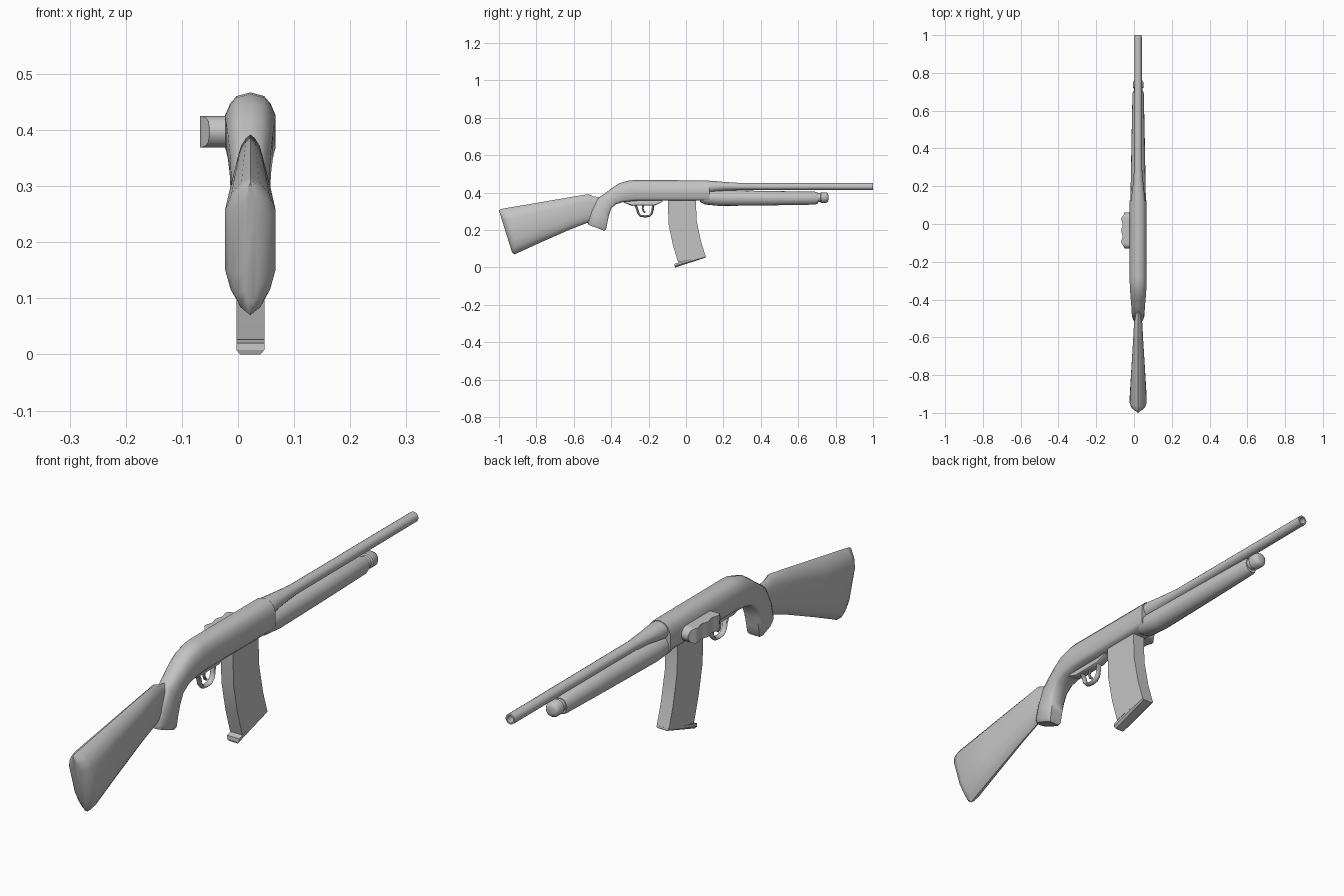
import bpy, bmesh, math

if "Cube" in bpy.data.objects:
    bpy.data.objects.remove(bpy.data.objects["Cube"])

CX = 0.022  # centre plane of the gun body

steel = bpy.data.materials.new("plain_grey")
steel.diffuse_color = (0.55, 0.55, 0.55, 1)
steel.use_nodes = True
steel.node_tree.nodes["Principled BSDF"].inputs["Base Color"].default_value = steel.diffuse_color


def finish(ob, angle):
    """Assign the material and shade smooth below the given angle."""
    ob.data.materials.clear()
    ob.data.materials.append(steel)
    bpy.ops.object.select_all(action='DESELECT')
    ob.select_set(True)
    bpy.context.view_layer.objects.active = ob
    bpy.ops.object.shade_smooth_by_angle(angle=math.radians(angle))


def loft(name, stations, profile, angle=50, cx=CX):
    """Skin rings; station = (y, z of top, y, z of bottom, half width),
    profile = (position from top to bottom, width fraction), mirrored in x."""
    ring = [(t, w) for t, w in profile] + \
           [(t, -w) for t, w in reversed(profile) if w > 1e-5]
    bm = bmesh.new()
    rows = []
    for ya, za, yb, zb, hw in stations:
        rows.append([bm.verts.new((cx + w * hw, ya + (yb - ya) * t, za + (zb - za) * t))
                     for t, w in ring])
    n = len(ring)
    for a, b in zip(rows, rows[1:]):
        for i in range(n):
            bm.faces.new((a[i], a[(i + 1) % n], b[(i + 1) % n], b[i]))
    bm.faces.new(rows[0])
    bm.faces.new(rows[-1][::-1])
    bmesh.ops.recalc_face_normals(bm, faces=bm.faces)
    me = bpy.data.meshes.new(name)
    bm.to_mesh(me)
    bm.free()
    ob = bpy.data.objects.new(name, me)
    bpy.context.collection.objects.link(ob)
    finish(ob, angle)
    return ob


def upright(y, top, bottom, hw):
    return (y, top, y, bottom, hw)


def disc(y, z, r):
    return (y, z + r, y, z - r, r)


def round_profile(n):
    half = n // 2
    return [((1 - math.cos(math.pi * i / half)) / 2,
             math.sin(math.pi * i / half) if 0 < i < half else 0) for i in range(half + 1)]


ROUND = round_profile(16)
BOX = [(0, 1), (1, 1)]
BODY = [(0, 0), (.06, .55), (.18, .8), (.37, 1), (.88, 1), (1, .75)]
STOCK = [(0, 0), (.04, .35), (.13, .75), (.25, 1), (.7, 1), (.85, .78), (.94, .5), (1, 0)]

# receiver sweeping down into the pistol grip
loft("receiver_and_grip", [
    upright(.125, .466, .357, .045),
    (-.28, .467, -.26, .357, .045),
    (-.31, .464, -.29, .355, .045),
    (-.36, .449, -.335, .350, .043),
    (-.40, .422, -.375, .338, .040),
    (-.44, .392, -.40, .315, .037),
    (-.475, .368, -.413, .275, .035),
    (-.51, .300, -.420, .240, .034),
    (-.525, .245, -.427, .205, .033),
    (-.522, .228, -.435, .196, .026)], BODY)

# shoulder stock
loft("stock", [
    upright(-.465, .376, .26, .013),
    upright(-.495, .380, .245, .016),
    (-.522, .392, -.53, .238, .022),
    (-.62, .376, -.62, .203, .027),
    (-.80, .345, -.77, .137, .037),
    (-.965, .317, -.895, .080, .045),
    (-.99, .312, -.915, .070, .036),
    (-1.0, .305, -.93, .080, .012)], STOCK)

# barrel with flared root and hollow muzzle
loft("barrel", [
    (.10, .463, .10, .395, .037),
    (.14, .463, .14, .400, .036),
    (.21, .457, .21, .410, .028),
    (.29, .452, .29, .414, .021),
    disc(1.0, .433, .019),
    disc(1.0, .433, .013),
    disc(.93, .433, .013)], ROUND, 40)

# fore-end and magazine tube cap
loft("fore_end", [
    upright(.075, .405, .350, .036),
    upright(.10, .413, .337, .041),
    upright(.18, .413, .329, .040),
    upright(.45, .409, .332, .035),
    upright(.69, .405, .336, .030),
    upright(.705, .400, .341, .026)], ROUND)
loft("tube_cap", [
    disc(.69, .374, .023), disc(.718, .374, .023),
    disc(.722, .374, .028), disc(.750, .374, .028),
    disc(.759, .374, .022), disc(.762, .374, .012)], ROUND, 40)

# curved box magazine with a lipped floor plate
loft("magazine", [
    (-.098, .375, .052, .375, .025),
    (-.093, .230, .057, .250, .025),
    (-.070, .120, .080, .140, .025),
    (-.042, .027, .105, .060, .025)], BOX, 25)
loft("magazine_floor_plate", [
    (-.060, .020, .105, .062, .025),
    (-.061, .008, .106, .057, .025),
    (-.058, .000, .105, .053, .018)], BOX, 25)

# scalloped side handle on the left
side_rows = []
for i in range(25):
    y = -.13 + .19 * i / 24
    edge = max(0, .028 - min(y + .13, .06 - y))
    half = max(.006, math.sqrt(max(0, .028 ** 2 - edge ** 2)))
    depth = .034 + .004 * math.cos((y + .035) * 2 * math.pi / .06) - .35 * edge
    side_rows.append(upright(y, .397 + half, .397 - half, depth))
loft("side_handle", side_rows, BOX, 50, cx=-.030)

# trigger plate
loft("trigger_plate", [
    upright(-.335, .36, .348, .015), upright(-.29, .36, .330, .017),
    upright(-.165, .36, .332, .017), upright(-.125, .36, .352, .015)], BODY)


def rod(name, points, radius, closed_width=1.0):
    """Bent round bar in the centre plane, from (y, z) points."""
    cu = bpy.data.curves.new(name, 'CURVE')
    cu.dimensions = '3D'
    cu.bevel_depth = radius
    cu.bevel_resolution = 2
    cu.use_fill_caps = True
    sp = cu.splines.new('POLY')
    sp.points.add(len(points) - 1)
    for p, (y, z) in zip(sp.points, points):
        p.co = (0, y, z, 1)
    ob = bpy.data.objects.new(name, cu)
    bpy.context.collection.objects.link(ob)
    bpy.ops.object.select_all(action='DESELECT')
    ob.select_set(True)
    bpy.context.view_layer.objects.active = ob
    bpy.ops.object.convert(target='MESH')
    ob = bpy.context.object
    for v in ob.data.vertices:
        v.co.x = CX + v.co.x * closed_width
    finish(ob, 40)


# trigger guard strap and trigger
rod("trigger_guard", [(-.272, .335), (-.262, .315), (-.255, .290), (-.242, .276), (-.220, .273),
                      (-.198, .275), (-.184, .288), (-.178, .310), (-.176, .335)], .006, 1.8)
rod("trigger", [(-.228, .335), (-.232, .315), (-.226, .300), (-.217, .294)], .005)
